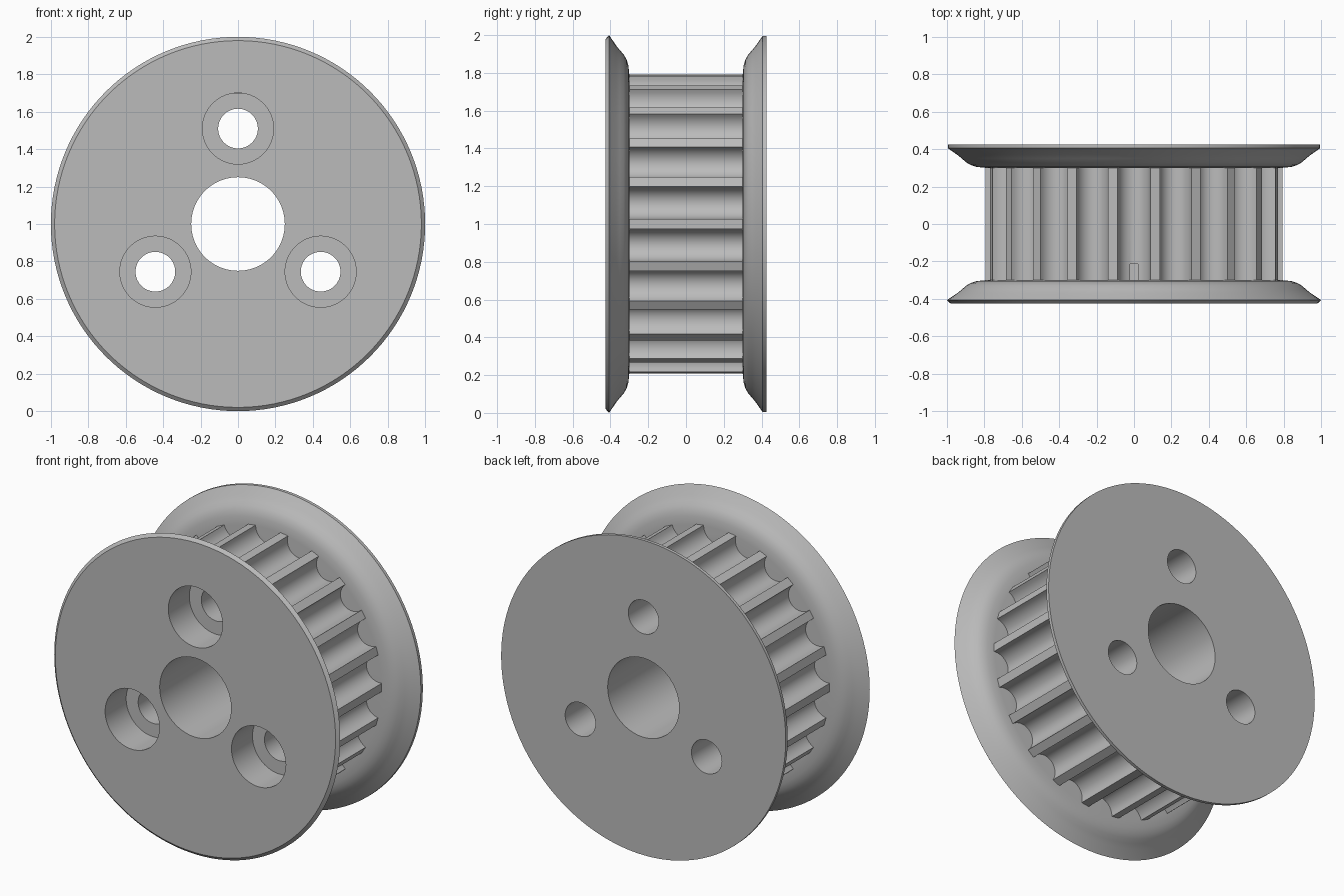
import bpy, bmesh
from math import sin, cos, pi, radians

if "Cube" in bpy.data.objects:
    bpy.data.objects.remove(bpy.data.objects["Cube"])

grey = bpy.data.materials.new("machined grey")
grey.use_nodes = True
grey.diffuse_color = (0.5, 0.5, 0.5, 1)
grey.node_tree.nodes["Principled BSDF"].inputs["Base Color"].default_value = (0.5, 0.5, 0.5, 1)


def finish(name, bm):
    bmesh.ops.recalc_face_normals(bm, faces=bm.faces)
    mesh = bpy.data.meshes.new(name)
    bm.to_mesh(mesh)
    bm.free()
    mesh.materials.append(grey)
    obj = bpy.data.objects.new(name, mesh)
    bpy.context.collection.objects.link(obj)
    return obj


def lathe(name, profile, x=0, z=1, steps=128):
    """Spin (y, radius) points about an axis parallel to y."""
    bm = bmesh.new()
    points = [(profile[0][0], 0)] + profile + [(profile[-1][0], 0)]
    verts = [bm.verts.new((x, y, z + r)) for y, r in points]
    edges = [bm.edges.new(pair) for pair in zip(verts, verts[1:])]
    bmesh.ops.spin(bm, geom=verts + edges, cent=(x, 0, z), axis=(0, 1, 0),
                   angle=2 * pi, steps=steps)
    bmesh.ops.remove_doubles(bm, verts=bm.verts, dist=1e-5)
    # Merge each end fan into one flat cap
    bmesh.ops.dissolve_limit(bm, angle_limit=0.001, verts=bm.verts, edges=bm.edges)
    return finish(name, bm)


# Flanges: flared rims with a rounded shoulder; the front rim is chamfered
shoulder = [(0.37, 0.945), (0.35, 0.92), (0.33, 0.898),
            (0.315, 0.872), (0.305, 0.84), (0.30, 0.79)]
front_flange = lathe("front_flange", [(-0.425, 0.98), (-0.407, 1.0)]
                     + [(-y, r) for y, r in shoulder])
back_flange = lathe("back_flange", [(0.425, 0.995), (0.405, 0.995)] + shoulder)

# Toothed core: narrow flat teeth separated by round grooves
TEETH, TIP, HALF_TIP, DEPTH, ARC = 22, 0.795, radians(1.9), 0.094, 14
pitch = 2 * pi / TEETH
half_gap = pitch / 2 - HALF_TIP
bm = bmesh.new()
outline = []
for tooth in range(TEETH):
    middle = (tooth + 0.5) * pitch
    for i in range(ARC + 1):
        t = pi * i / ARC
        across = -TIP * sin(half_gap) * cos(t)
        out = TIP * cos(half_gap) - DEPTH * sin(t)
        outline.append(bm.verts.new((out * cos(middle) - across * sin(middle), -0.30,
                                     1 + out * sin(middle) + across * cos(middle))))
cap = bm.faces.new(outline)
extruded = bmesh.ops.extrude_face_region(bm, geom=[cap], use_keep_orig=True)["geom"]
bmesh.ops.translate(bm, vec=(0, 0.60, 0),
                    verts=[v for v in extruded if isinstance(v, bmesh.types.BMVert)])
toothed_core = finish("toothed_core", bm)

# Cutters: central bore and three counterbored bolt holes
cutters = [lathe("bore_cutter", [(-0.6, 0.25), (0.6, 0.25)], steps=96)]
for k in range(3):
    a = radians(90 + 120 * k)
    cutters.append(lathe("bolt_hole_cutter",
                         [(-0.6, 0.19), (-0.215, 0.19), (-0.215, 0.106), (0.6, 0.106)],
                         0.51 * cos(a), 1 + 0.51 * sin(a), 64))

for part in (front_flange, back_flange, toothed_core):
    bpy.ops.object.select_all(action="DESELECT")
    part.select_set(True)
    bpy.context.view_layer.objects.active = part
    for cutter in cutters:
        mod = part.modifiers.new("hole", "BOOLEAN")
        mod.operation = "DIFFERENCE"
        mod.solver = "EXACT"
        mod.object = cutter
        bpy.ops.object.modifier_apply(modifier=mod.name)
    bpy.ops.object.shade_smooth_by_angle(angle=radians(25))

for cutter in cutters:
    bpy.data.objects.remove(cutter)
